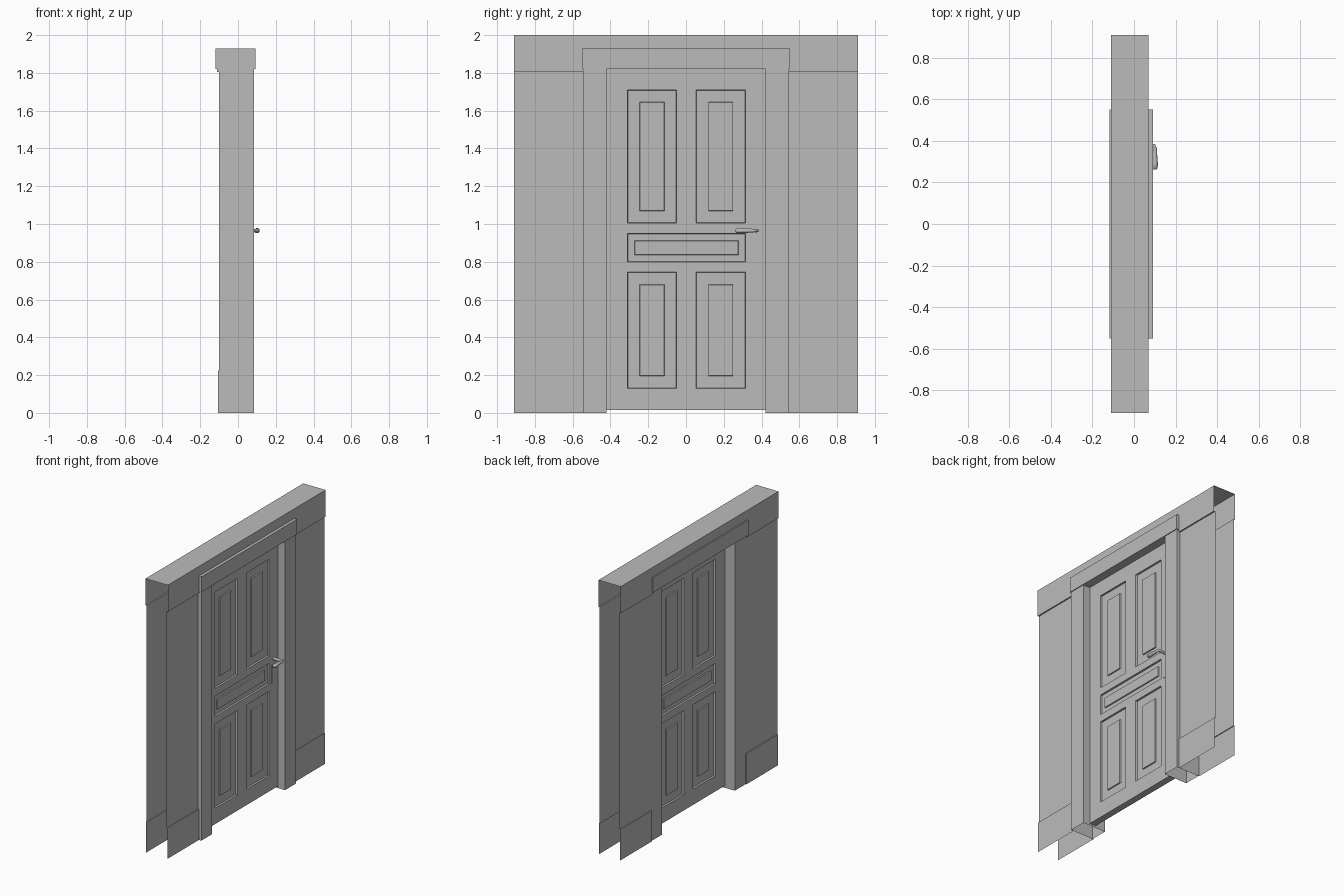
import bpy, bmesh
from mathutils import Vector

cube = bpy.data.objects.get("Cube")
if cube:
    bpy.data.objects.remove(cube, do_unlink=True)

grey = bpy.data.materials.new("plain grey")
grey.use_nodes = True
COLOUR = (0.5, 0.5, 0.5, 1)
grey.diffuse_color = COLOUR
grey.node_tree.nodes["Principled BSDF"].inputs["Base Color"].default_value = COLOUR

WALL_END, FRAME, OPENING = 0.91, 0.545, 0.42
HEAD = 1.82


def add(name, bm, x=0.0, mirror=None):
    mesh = bpy.data.meshes.new(name)
    bm.to_mesh(mesh)
    bm.free()
    mesh.materials.append(grey)
    ob = bpy.data.objects.new(name, mesh)
    ob.location.x = x
    bpy.context.collection.objects.link(ob)
    if mirror:
        mod = ob.modifiers.new("Mirror", "MIRROR")
        mod.use_axis = [axis == mirror for axis in "xyz"]
    return ob


def sweep(name, path, a, b, place, closed=False, mirror=None):
    """Pull a flat profile into an open sheet between a and b."""
    bm = bmesh.new()
    rows = [[bm.verts.new(place(p, t)) for p in path] for t in (a, b)]
    count = len(path)
    for i in range(count if closed else count - 1):
        j = (i + 1) % count
        bm.faces.new((rows[0][i], rows[0][j], rows[1][j], rows[1][i]))
    return add(name, bm, mirror=mirror)


def box(name, lo, hi):
    bm = bmesh.new()
    bmesh.ops.create_cube(bm, size=1)
    lo, hi = Vector(lo), Vector(hi)
    for v in bm.verts:
        v.co = (lo + hi) / 2 + v.co * (hi - lo)
    return add(name, bm)


def along_y(p, t):
    return (p[0], t, p[1])


def upright(p, t):
    return (p[0], p[1], t)


# Hollow wall: skirting, recessed wall and top band, open below and at the ends
SKIRT, BAND = 0.225, 1.805
back = [(-0.106, 0), (-0.106, SKIRT), (-0.10, SKIRT), (-0.10, BAND), (-0.11, BAND), (-0.11, 2)]
front = [(0.07, 2), (0.07, BAND), (0.06, BAND), (0.06, SKIRT), (0.066, SKIRT), (0.066, 0)]
sweep("wall", back + front, FRAME, WALL_END, along_y, mirror="y")
sweep("wall_over_door", [(-0.11, HEAD), (-0.11, 2), (0.07, 2), (0.07, HEAD)],
      -FRAME, FRAME, along_y)

# Small ends closing the skirting and band beside the frame
for name, x, low, high in (("skirting_end", -0.106, 0, SKIRT), ("band_end", -0.11, BAND, HEAD)):
    sweep(name, [(x, FRAME), (-0.10, FRAME)], low, high, upright, mirror="y")

# Door frame
sweep("frame_post", [(-0.10, OPENING), (0.086, OPENING), (0.086, FRAME), (-0.10, FRAME)],
      0, HEAD, upright, closed=True, mirror="y")
box("frame_header", (-0.118, -0.55, HEAD), (0.092, 0.55, 1.93))

# Door leaf: one panelled face, mirrored through its thickness
HALF = 0.025
columns = [-OPENING, -0.31, -0.05, 0.053, 0.315, OPENING]
levels = [0.015, 0.13, 0.745, 0.80, 0.95, 1.005, 1.71, HEAD]
bm = bmesh.new()
grid = [[bm.verts.new((HALF, y, z)) for y in columns] for z in levels]
cells = {}
for r in range(len(levels) - 1):
    for c in range(len(columns) - 1):
        cells[r, c] = bm.faces.new((grid[r][c], grid[r][c + 1], grid[r + 1][c + 1], grid[r + 1][c]))
rim = [e for e in bm.edges if e.is_boundary]
tall = [cells[r, c] for r in (1, 5) for c in (1, 3)]
wide = bmesh.ops.dissolve_faces(bm, faces=[cells[3, c] for c in (1, 2, 3)])["region"]
for faces, margin in ((tall, 0.063), (wide, 0.035)):
    for width, depth in ((0.002, -0.012), (margin, 0), (0.002, 0.008)):
        bmesh.ops.inset_individual(bm, faces=faces, thickness=width, depth=depth,
                                   use_even_offset=True)
edge = bmesh.ops.extrude_edge_only(bm, edges=rim)["geom"]
for v in edge:
    if isinstance(v, bmesh.types.BMVert):
        v.co.x = 0
bmesh.ops.recalc_face_normals(bm, faces=bm.faces)
add("door_leaf", bm, x=0.005, mirror="x")

# Lever handle with a tapering grip
curve = bpy.data.curves.new("door_handle", "CURVE")
curve.dimensions = "3D"
curve.bevel_depth = 0.014
curve.bevel_resolution = 3
curve.use_fill_caps = True
curve.materials.append(grey)
points = [(0.03, 0.37, 0.7), (0.08, 0.37, 0.7), (0.097, 0.378, 0.6), (0.102, 0.36, 0.65),
          (0.10, 0.33, 0.85), (0.101, 0.29, 1), (0.101, 0.268, 0.9), (0.101, 0.262, 0.4)]
line = curve.splines.new("POLY")
line.points.add(len(points) - 1)
for point, (x, y, radius) in zip(line.points, points):
    point.co = (x, y, 0.965, 1)
    point.radius = radius
line.use_smooth = True
handle = bpy.data.objects.new("door_handle", curve)
bpy.context.collection.objects.link(handle)

# Thin lock plate below the handle
box("lock_plate", (0.029, 0.345, 0.79), (0.034, 0.395, 0.925))
